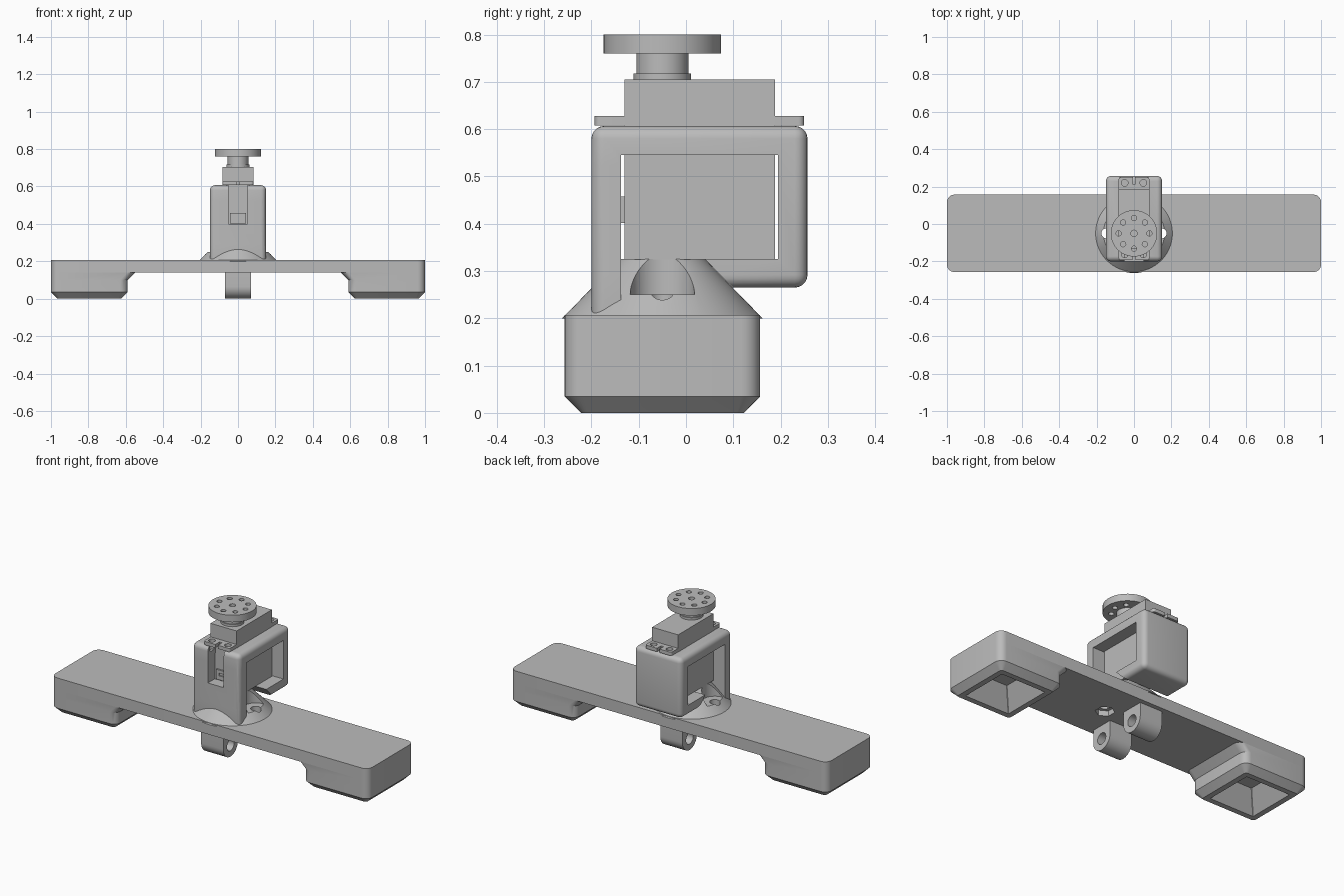
import bpy, bmesh
from math import pi, cos, sin
from mathutils import Matrix

old = bpy.data.objects.get("Cube")
if old:
    bpy.data.objects.remove(old, do_unlink=True)

grey = bpy.data.materials.new("plain grey")
grey.use_nodes = True
GREY = (0.5, 0.5, 0.5, 1)
grey.diffuse_color = GREY
grey.node_tree.nodes["Principled BSDF"].inputs["Base Color"].default_value = GREY

AXIS_Y = -0.05  # the turning axis of the servo and the round boss


def finish(name, bm):
    bmesh.ops.recalc_face_normals(bm, faces=bm.faces)
    mesh = bpy.data.meshes.new(name)
    bm.to_mesh(mesh)
    bm.free()
    mesh.materials.append(grey)
    obj = bpy.data.objects.new(name, mesh)
    bpy.context.collection.objects.link(obj)
    return obj


def box(name, x, y, z, bevel=0):
    bm = bmesh.new()
    bmesh.ops.create_cube(bm, size=1)
    for v in bm.verts:
        v.co = [(a + b) / 2 + c * (b - a) for (a, b), c in zip((x, y, z), v.co)]
    if bevel:
        bmesh.ops.bevel(bm, geom=bm.edges[:], offset=bevel, segments=5,
                        profile=0.5, affect='EDGES')
    return finish(name, bm)


def cylinder(name, x, y, z0, z1, r0, r1=None, sides=48):
    bm = bmesh.new()
    bmesh.ops.create_cone(bm, cap_ends=True, segments=sides, radius1=r0,
                          radius2=r0 if r1 is None else r1, depth=z1 - z0,
                          matrix=Matrix.Translation((x, y, (z0 + z1) / 2)))
    return finish(name, bm)


def loft(name, rings, steps=6):
    """Stack rounded rectangles given as (x0, x1, y0, y1, z, radius)."""
    bm = bmesh.new()
    loops = []
    for x0, x1, y0, y1, z, r in rings:
        corners = ((x1 - r, y1 - r), (x0 + r, y1 - r), (x0 + r, y0 + r), (x1 - r, y0 + r))
        loops.append([bm.verts.new((cx + r * cos(a), cy + r * sin(a), z))
                      for k, (cx, cy) in enumerate(corners)
                      for a in [(k + s / steps) * pi / 2 for s in range(steps + 1)]])
    for lo, hi in zip(loops, loops[1:]):
        for i in range(len(lo)):
            j = (i + 1) % len(lo)
            bm.faces.new((lo[i], lo[j], hi[j], hi[i]))
    bm.faces.new(loops[0][::-1])
    bm.faces.new(loops[-1])
    return finish(name, bm)


def extrude_x(name, profile, x0, x1):
    """Extrude a (y, z) outline along x."""
    bm = bmesh.new()
    face = bm.faces.new([bm.verts.new((x0, y, z)) for y, z in profile])
    out = bmesh.ops.extrude_face_region(bm, geom=[face])
    for v in out["geom"]:
        if isinstance(v, bmesh.types.BMVert):
            v.co.x = x1
    return finish(name, bm)


def combine(obj, others, operation='DIFFERENCE', keep=False):
    for other in others:
        mod = obj.modifiers.new("cut", 'BOOLEAN')
        mod.operation, mod.solver, mod.object = operation, 'EXACT', other
    graph = bpy.context.evaluated_depsgraph_get()
    mesh = bpy.data.meshes.new_from_object(obj.evaluated_get(graph))
    obj.modifiers.clear()
    obj.data = mesh
    if not keep:
        for other in others:
            bpy.data.objects.remove(other, do_unlink=True)
    return obj


# Long bar and round boss, with bolt holes, counterbores and nut recesses
Y0, Y1 = -0.257, 0.157
bar = loft("base_bar", [(-1, 1, Y0, Y1, z, 0.04) for z in (0.14, 0.207)])
boss = cylinder("cone_boss", 0, AXIS_Y, 0.2, 0.325, 0.212, 0.09, 96)
bolts = [cylinder("bolt_cut", s * 0.147, AXIS_Y, 0.1, 0.4, 0.027) for s in (-1, 1)]
nuts = [cylinder("nut_cut", s * 0.147, AXIS_Y, 0.1, 0.17, 0.05, sides=6) for s in (-1, 1)]
bores = [cylinder("bore_cut", s * 0.147, AXIS_Y, 0.25, 0.4, 0.068) for s in (-1, 1)]
combine(bar, bolts, keep=True)
combine(bar, nuts)
combine(boss, bolts + bores)

# Hollow feet with chamfered soles and a sloped inner shoulder
for side, label in ((1, "left"), (-1, "right")):
    def ring(inner, outer, dy, z, r):
        x0, x1 = sorted((side * inner, side * outer))
        return (x0, x1, Y0 + dy, Y1 - dy, z, r)
    foot = loft(label + "_foot", [ring(0.625, 0.965, 0.035, 0, 0.015),
                                  ring(0.59, 1, 0, 0.035, 0.04),
                                  ring(0.59, 1, 0, 0.1, 0.04),
                                  ring(0.55, 1, 0, 0.14, 0.04)])
    pocket = loft("pocket_cut", [ring(0.65, 0.94, 0.06, -0.01, 0.002),
                                 ring(0.72, 0.87, 0.13, 0.11, 0.002)], 1)
    combine(foot, [pocket])

# Two hinge lugs under the bar
R = 0.065
arch = [(R * cos(a), R + R * sin(a)) for a in [pi + i * pi / 20 for i in range(21)]]
hole = [(0.032 * cos(i * pi / 16), R + 0.032 * sin(i * pi / 16)) for i in range(32)]
for name, y in (("front_lug", AXIS_Y - 0.117), ("back_lug", AXIS_Y + 0.117)):
    outline = [(y - R, 0.15)] + [(y + a, b) for a, b in arch] + [(y + R, 0.15)]
    lug = extrude_x(name, outline, -0.07, 0.07)
    combine(lug, [extrude_x("pin_cut", [(y + a, b) for a, b in hole], -0.1, 0.1)])

# Servo bracket: rounded frame with a side window and a cable slot in front
bracket = box("servo_bracket", (-0.15, 0.15), (-0.2, 0.257), (0.265, 0.607), 0.027)
leg = box("leg_block", (-0.15, 0.15), (-0.2, 0), (0.15, 0.55), 0.027)
combine(bracket, [leg], 'UNION')
window = extrude_x("window_cut", [(-0.137, 0.545), (0.195, 0.545), (0.195, 0.325),
                                  (0.04, 0.325), (0.105, 0.26), (0.105, 0.1),
                                  (-0.137, 0.1)], -0.3, 0.3)
slot = box("slot_cut", (-0.05, 0.05), (-0.3, -0.13), (0.4, 0.7))
combine(bracket, [window, slot])

# Servo body, cable plug and mounting flange
box("servo_body", (-0.082, 0.082), (-0.13, 0.188), (0.324, 0.705))
plug = box("cable_plug", (-0.042, 0.042), (-0.139, -0.12), (0.402, 0.458))
combine(plug, [box("plug_cut", (-0.024, 0.024), (-0.15, -0.132), (0.425, 0.44))])

flange = loft("servo_flange", [(-0.082, 0.082, -0.193, 0.25, z, 0.012) for z in (0.608, 0.628)])
screws = [cylinder("screw_cut", s * 0.05, y, 0.57, 0.65, 0.018, sides=24)
          for s in (-1, 1) for y in (-0.162, 0.22)]
notches = [box("notch_cut", (-0.008, 0.008), y, (0.6, 0.65))
           for y in ((-0.22, -0.155), (0.213, 0.28))]
combine(flange, screws + notches, keep=True)
combine(bracket, screws)
for n in notches:
    bpy.data.objects.remove(n, do_unlink=True)

# Output shaft and drilled round horn
cylinder("shaft_collar", 0, AXIS_Y, 0.7, 0.718, 0.061)
cylinder("output_shaft", 0, AXIS_Y, 0.715, 0.765, 0.055)
horn = cylinder("servo_horn", 0, AXIS_Y, 0.76, 0.8, 0.124, sides=64)
drills = [cylinder("drill_cut", 0, AXIS_Y, 0.775, 0.85, 0.017, sides=24)]
for i in range(8):
    a = i * pi / 4
    drills.append(cylinder("drill_cut", 0.082 * cos(a), AXIS_Y + 0.082 * sin(a),
                           0.75, 0.85, 0.014, sides=24))
combine(horn, drills)

# Smooth the round faces and keep the edges sharp
bpy.ops.object.select_all(action='DESELECT')
for obj in bpy.context.scene.objects:
    if obj.type == 'MESH' and grey.name in obj.data.materials:
        obj.select_set(True)
        bpy.context.view_layer.objects.active = obj
bpy.ops.object.shade_smooth_by_angle(angle=pi / 6)
